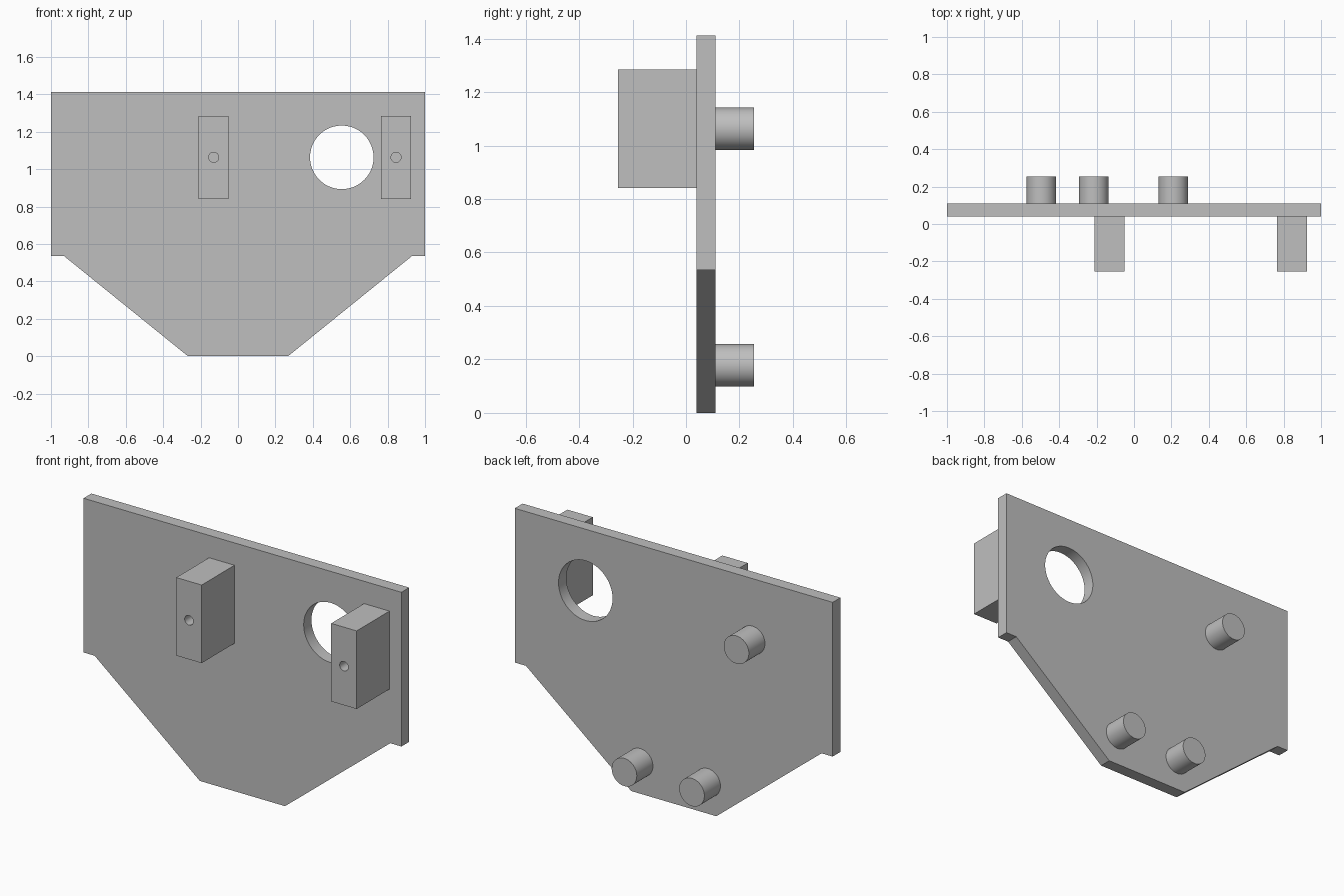
import bpy
import bmesh
import math

if "Cube" in bpy.data.objects:
    bpy.data.objects.remove(bpy.data.objects["Cube"], do_unlink=True)

grey = bpy.data.materials.new("plain grey")
grey.use_nodes = True
grey.diffuse_color = (0.52, 0.52, 0.52, 1)
grey.node_tree.nodes["Principled BSDF"].inputs["Base Color"].default_value = grey.diffuse_color

PLATE_FRONT, PLATE_BACK = 0.04, 0.11
BLOCK_FRONT = -0.255
ROW = 1.063


def prism(name, outline, y0, y1):
    """Extrude an (x, z) outline along y."""
    bm = bmesh.new()
    face = bm.faces.new([bm.verts.new((x, y0, z)) for x, z in outline])
    ext = bmesh.ops.extrude_face_region(bm, geom=[face])
    moved = [v for v in ext["geom"] if isinstance(v, bmesh.types.BMVert)]
    bmesh.ops.translate(bm, verts=moved, vec=(0, y1 - y0, 0))
    bmesh.ops.recalc_face_normals(bm, faces=bm.faces)
    mesh = bpy.data.meshes.new(name)
    bm.to_mesh(mesh)
    bm.free()
    mesh.materials.append(grey)
    obj = bpy.data.objects.new(name, mesh)
    bpy.context.collection.objects.link(obj)
    return obj


def circle(x, z, r, sides=48):
    steps = [2 * math.pi * i / sides for i in range(sides)]
    return [(x + r * math.cos(a), z + r * math.sin(a)) for a in steps]


def smooth(obj):
    bpy.ops.object.select_all(action="DESELECT")
    obj.select_set(True)
    bpy.context.view_layer.objects.active = obj
    bpy.ops.object.shade_smooth_by_angle(angle=math.radians(30))


def drill(obj, x, z, r, y0, y1):
    """Cut a round hole, then remove the cutter."""
    cutter = prism("hole_cutter", circle(x, z, r), y0, y1)
    cutter.hide_render = True
    mod = obj.modifiers.new("hole", "BOOLEAN")
    mod.operation = "DIFFERENCE"
    mod.solver = "EXACT"
    mod.object = cutter
    bpy.context.view_layer.objects.active = obj
    bpy.ops.object.modifier_apply(modifier=mod.name)
    bpy.data.objects.remove(cutter, do_unlink=True)
    smooth(obj)


# Plate with tapered lower half and a round window
half = [(1, 1.412), (1, 0.535), (0.93, 0.535), (0.268, 0)]
outline = half + [(-x, z) for x, z in reversed(half)]
plate = prism("back_plate", outline, PLATE_FRONT, PLATE_BACK)
drill(plate, 0.555, ROW, 0.17, 0, 0.2)

# Front blocks, each with a small blind screw hole
for side, x in (("right", -0.13), ("left", 0.845)):
    w, h = 0.08, 0.222
    block = prism(side + "_block",
                  [(x - w, ROW - h), (x + w, ROW - h), (x + w, ROW + h), (x - w, ROW + h)],
                  BLOCK_FRONT, PLATE_FRONT)
    drill(block, x, ROW, 0.027, BLOCK_FRONT - 0.1, BLOCK_FRONT + 0.15)

# Round pegs on the back
for name, x, z in (("upper_peg", -0.495, ROW), ("lower_right_peg", -0.215, 0.178),
                   ("lower_left_peg", 0.21, 0.178)):
    smooth(prism(name, circle(x, z, 0.079), PLATE_BACK, 0.255))
